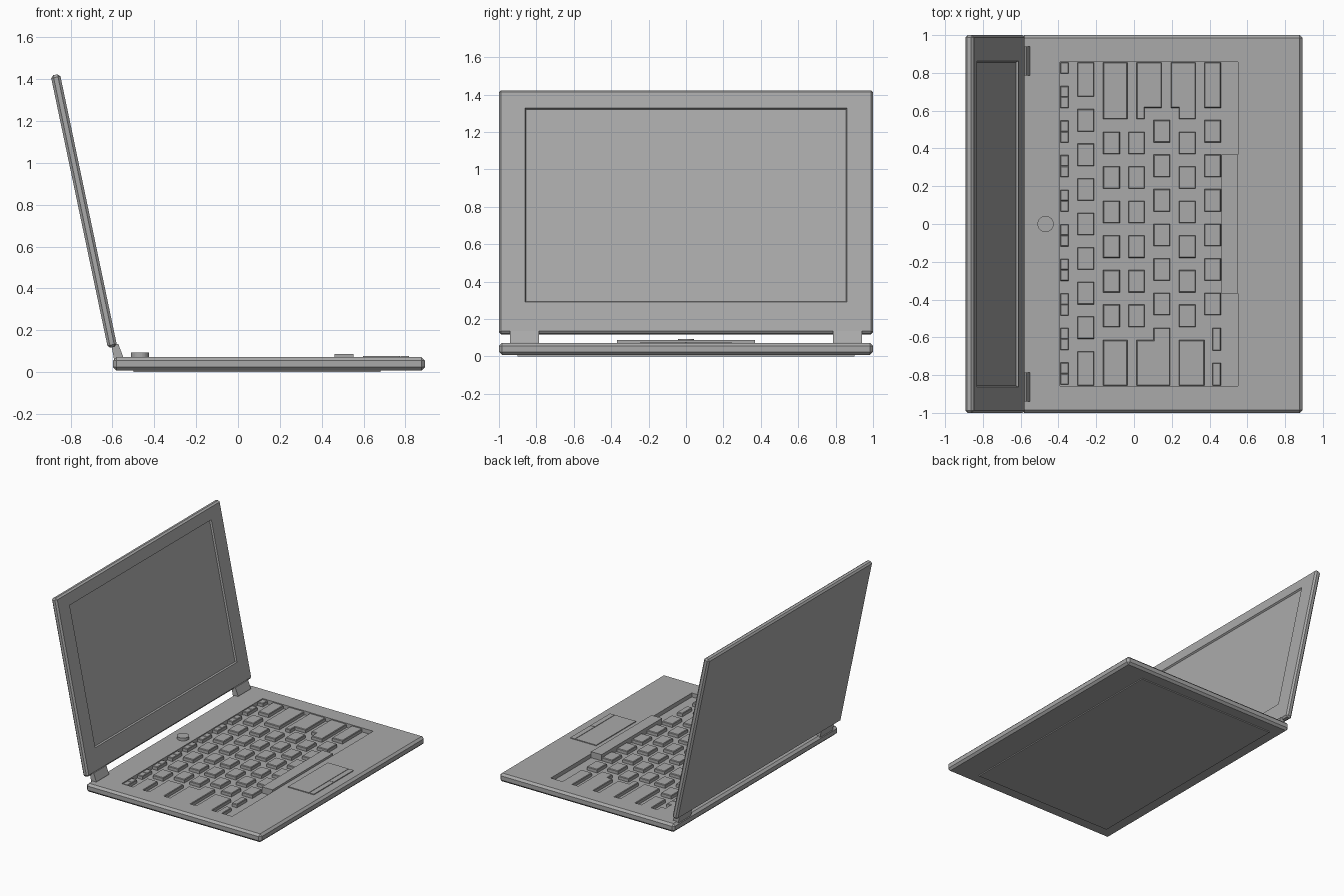
import bpy, bmesh, math
from mathutils import Matrix, Vector

if "Cube" in bpy.data.objects:
    bpy.data.objects.remove(bpy.data.objects["Cube"], do_unlink=True)

grey = bpy.data.materials.new("plain grey")
grey.use_nodes = True
grey.diffuse_color = (0.4, 0.4, 0.4, 1)
grey.node_tree.nodes["Principled BSDF"].inputs["Base Color"].default_value = (0.4, 0.4, 0.4, 1)


def finish(bm, name):
    bmesh.ops.recalc_face_normals(bm, faces=bm.faces)
    mesh = bpy.data.meshes.new(name)
    bm.to_mesh(mesh)
    bm.free()
    mesh.materials.append(grey)
    obj = bpy.data.objects.new(name, mesh)
    bpy.context.collection.objects.link(obj)
    return obj


def rect(x0, x1, y0, y1):
    return [(x0, y0), (x1, y0), (x1, y1), (x0, y1)]


def slab(name, size, chamfer, pocket, depth, taper):
    """Chamfered box centred on the origin with a rectangular pocket in its top."""
    bm = bmesh.new()
    bmesh.ops.create_cube(bm, size=1, matrix=Matrix.Diagonal((*size, 1)))
    bmesh.ops.bevel(bm, geom=bm.edges[:], offset=chamfer, segments=1, affect='EDGES')
    top = max(bm.faces, key=lambda f: f.calc_center_median().z)
    bmesh.ops.inset_individual(bm, faces=[top], thickness=0.02)
    x0, x1, y0, y1 = pocket
    for v in top.verts:
        v.co.x = x1 if v.co.x > 0 else x0
        v.co.y = y1 if v.co.y > 0 else y0
    bm.normal_update()
    floor = bmesh.ops.extrude_discrete_faces(bm, faces=[top])["faces"][0]
    mid = floor.calc_center_median()
    for v in floor.verts:
        v.co.z -= depth
        v.co.x -= math.copysign(taper, v.co.x - mid.x)
        v.co.y -= math.copysign(taper, v.co.y - mid.y)
    return finish(bm, name)


def add_prism(bm, outline, z0, z1, chamfer):
    """Upright prism over a counter-clockwise outline, with a chamfered top rim."""
    face = bm.faces.new([bm.verts.new((x, y, z0)) for x, y in outline])
    face.normal_update()
    top = bmesh.ops.extrude_face_region(bm, geom=[face], use_keep_orig=True)
    for v in [g for g in top["geom"] if isinstance(g, bmesh.types.BMVert)]:
        v.co.z = z1 - chamfer
    cap = [g for g in top["geom"] if isinstance(g, bmesh.types.BMFace)]
    bm.normal_update()
    if cap[0].normal.z < 0:
        cap[0].normal_flip()
    if chamfer:
        bmesh.ops.inset_individual(bm, faces=cap, thickness=chamfer, depth=chamfer)


def prism(name, outline, z0, z1, chamfer=0.0):
    bm = bmesh.new()
    add_prism(bm, outline, z0, z1, chamfer)
    return finish(bm, name)


# Base with keyboard well, and the plate under it
WELL = 0.041
base = slab("base", (1.49, 2.0, 0.064), 0.016,
            (-0.539, 0.403, -0.858, 0.858), 0.072 - WELL, 0)
base.location = (0.148, 0, 0.04)
prism("bottom_plate", rect(-0.5, 0.68, -0.9, 0.9), 0, 0.02)

# Lid with sunken screen, leaning back
lid = slab("lid", (1.33, 2.0, 0.045), 0.012, (-0.567, 0.495, -0.862, 0.862), 0.012, 0.006)
lid.rotation_euler.y = math.radians(78.14)
lid.location = (-0.736, 0, 0.77)

# Hinges
for name, side in (("left_hinge", 1), ("right_hinge", -1)):
    bm = bmesh.new()
    profile = [(-0.592, 0.06), (-0.548, 0.06), (-0.55, 0.078), (-0.572, 0.135), (-0.605, 0.13)]
    face = bm.faces.new([bm.verts.new((x, side * 0.785, z)) for x, z in profile])
    ext = bmesh.ops.extrude_face_region(bm, geom=[face], use_keep_orig=True)["geom"]
    bmesh.ops.translate(bm, vec=Vector((0, side * 0.155, 0)),
                        verts=[g for g in ext if isinstance(g, bmesh.types.BMVert)])
    finish(bm, name)

# Keys
PITCH, EDGE = 0.183, 0.855
outlines = []


def key_row(x0, x1, first_top, count, height=0.118):
    for k in range(count):
        top = first_top - k * PITCH
        outlines.append(rect(x0, x1, top - height, top))


# Function row: pairs of half keys
key_row(-0.39, -0.347, EDGE, 10, 0.058)
key_row(-0.39, -0.347, 0.73, 9, 0.058)
# Number row
key_row(-0.3, -0.212, 0.608, 7)
outlines += [rect(-0.3, -0.212, 0.675, EDGE), rect(-0.3, -0.212, -EDGE, -0.675)]
# Letter rows
key_row(-0.163, -0.075, 0.488, 6)
key_row(-0.03, 0.056, 0.488, 6)
key_row(0.104, 0.191, 0.55, 6)
key_row(0.238, 0.326, 0.488, 6)
# Bottom row
key_row(0.372, 0.46, 0.55, 6)
outlines += [rect(0.372, 0.46, 0.615, EDGE),
             rect(0.416, 0.46, -0.67, -0.55), rect(0.416, 0.46, -EDGE, -0.735)]
# Wide and stepped keys at both ends
outlines += [
    rect(-0.163, -0.035, 0.555, EDGE),
    rect(-0.163, -0.035, -EDGE, -0.615),
    rect(0.238, 0.372, -EDGE, -0.615),
    [(0.014, 0.555), (0.056, 0.555), (0.056, 0.615), (0.146, 0.615), (0.146, EDGE), (0.014, EDGE)],
    [(0.238, 0.555), (0.326, 0.555), (0.326, EDGE), (0.195, EDGE), (0.195, 0.615), (0.238, 0.615)],
    [(0.014, -EDGE), (0.191, -EDGE), (0.191, -0.55), (0.104, -0.55), (0.104, -0.615), (0.014, -0.615)],
]
keys = bmesh.new()
for outline in outlines:
    add_prism(keys, outline, WELL, 0.068, 0.005)
finish(keys, "keys")
prism("space_bar", rect(0.462, 0.551, -0.368, 0.368), WELL, 0.088)

# Touchpad and its two buttons
prism("touchpad", rect(0.596, 0.773, -0.242, 0.242), 0.06, 0.078)
prism("left_pad_button", rect(0.777, 0.816, 0.002, 0.242), 0.06, 0.078)
prism("right_pad_button", rect(0.777, 0.816, -0.242, -0.002), 0.06, 0.078)

# Round power button
circle = [(-0.468 + 0.043 * math.cos(a), 0.043 * math.sin(a))
          for a in (math.tau * i / 32 for i in range(32))]
prism("power_button", circle, 0.06, 0.094)
